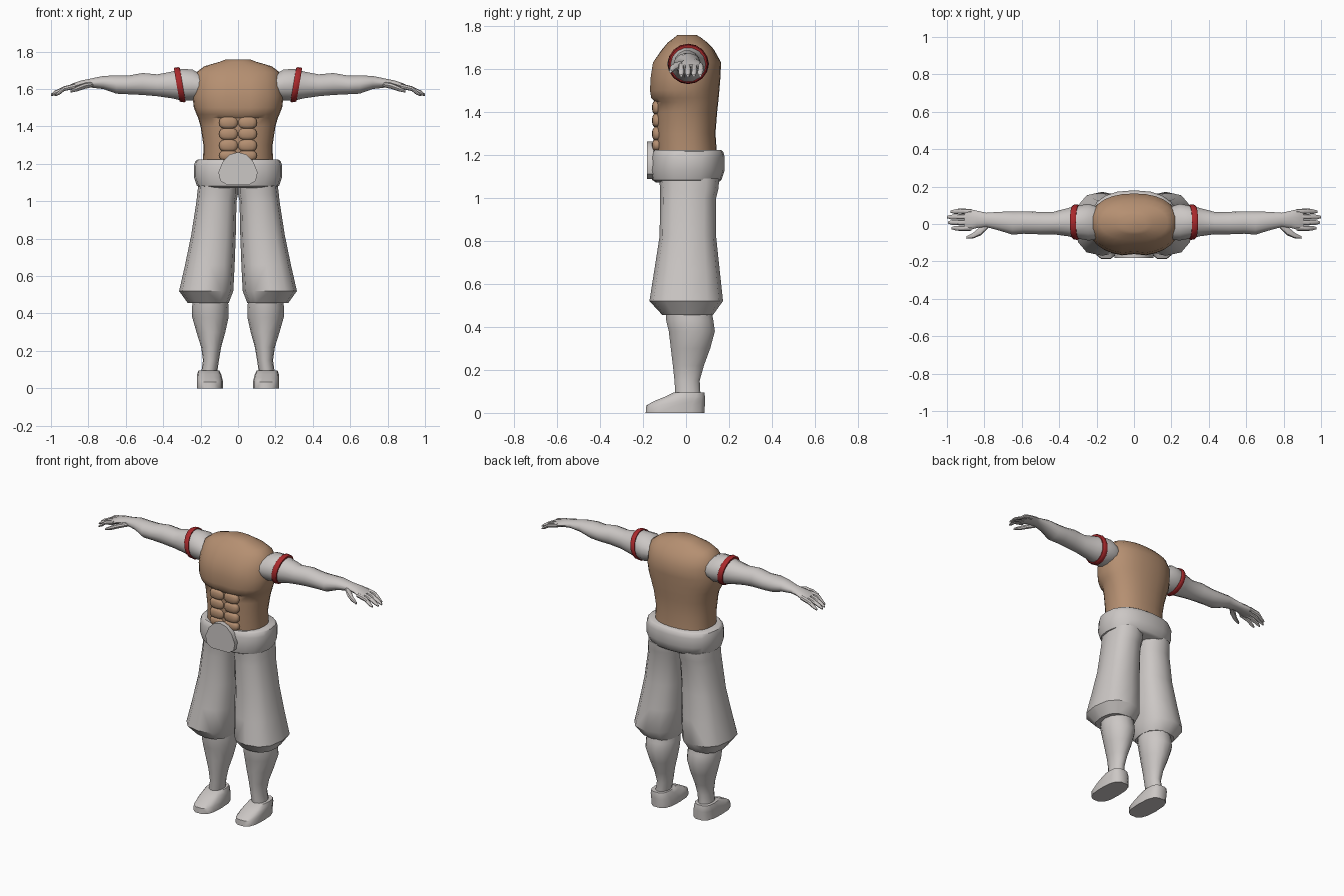
import bpy, bmesh, math
from mathutils import Vector


def material(name, rgb):
    m = bpy.data.materials.new(name)
    m.diffuse_color = (*rgb, 1)
    return m


CLOTH = material("pale grey", (0.60, 0.57, 0.555))
SKIN = material("tan skin", (0.46, 0.275, 0.165))
RED = material("red band", (0.40, 0.022, 0.025))


def finish(name, bm, mat, mirror=False, angle=40):
    bmesh.ops.recalc_face_normals(bm, faces=bm.faces)
    me = bpy.data.meshes.new(name)
    bm.to_mesh(me)
    bm.free()
    ob = bpy.data.objects.new(name, me)
    bpy.context.collection.objects.link(ob)
    me.materials.append(mat)
    if mirror:
        mod = ob.modifiers.new("mirror", "MIRROR")
        mod.use_mirror_merge = False
    bpy.ops.object.select_all(action="DESELECT")
    ob.select_set(True)
    bpy.context.view_layer.objects.active = ob
    bpy.ops.object.shade_smooth_by_angle(angle=math.radians(angle))
    return ob


def loft(rings, n=16, power=2.0, axis="z", bm=None):
    """Skin superellipse rings: (position, centre a, centre b, radius a, radius b)."""
    bm = bm or bmesh.new()
    loops = []
    for p, ca, cb, ra, rb in rings:
        loop = []
        for i in range(n):
            t = 2 * math.pi * i / n
            c, s = math.cos(t), math.sin(t)
            a = ca + ra * math.copysign(abs(c) ** (2 / power), c)
            b = cb + rb * math.copysign(abs(s) ** (2 / power), s)
            loop.append(bm.verts.new((a, b, p) if axis == "z" else (p, a, b)))
        loops.append(loop)
    for l0, l1 in zip(loops, loops[1:]):
        for i in range(n):
            j = (i + 1) % n
            bm.faces.new((l0[i], l0[j], l1[j], l1[i]))
    bm.faces.new(loops[0])
    bm.faces.new(loops[-1])
    return bm


def extents(rows):
    """Turn (z, x0, x1, y0, y1) extents into rings."""
    return [(z, (x0 + x1) / 2, (y0 + y1) / 2, (x1 - x0) / 2, (y1 - y0) / 2)
            for z, x0, x1, y0, y1 in rows]


def symmetric(rows):
    return extents([(z, -r, r, y0, y1) for z, r, y0, y1 in rows])


# Bare torso with a ledge under the chest
bm = loft(symmetric([
    (1.19, .187, -.14, .145), (1.30, .185, -.143, .137), (1.40, .20, -.143, .145),
    (1.445, .213, -.143, .15), (1.465, .222, -.165, .152), (1.50, .236, -.171, .155),
    (1.56, .243, -.168, .16), (1.63, .235, -.157, .163), (1.69, .222, -.112, .13),
    (1.722, .18, -.085, .10), (1.745, .10, -.055, .07), (1.757, .07, -.04, .05)]),
    n=28, power=2.3)
for v in bm.verts:  # breastbone crease
    if abs(v.co.x) < .005 and v.co.y < 0 and 1.45 < v.co.z < 1.66:
        v.co.y += .01
finish("torso", bm, SKIN)

# Four rows of stomach muscles
bm = bmesh.new()
for z, h in ((1.42, .033), (1.36, .033), (1.298, .033), (1.245, .028)):
    for s in (-1, 1):
        r = bmesh.ops.create_uvsphere(bm, u_segments=14, v_segments=8, radius=1)
        for v in r["verts"]:
            c = v.co
            for k in range(3):
                c[k] = math.copysign(abs(c[k]) ** .75, c[k])
            v.co = Vector((c.x * .051 + s * .051, c.y * .024 - .134, c.z * h + z))
finish("stomach_muscles", bm, SKIN)

# Thick sash
finish("sash", loft(symmetric([
    (1.072, .19, -.14, .15), (1.083, .22, -.157, .165), (1.13, .236, -.168, .18),
    (1.19, .236, -.163, .18), (1.215, .228, -.157, .173), (1.223, .215, -.15, .163)]),
    n=20, power=2.4), CLOTH)

# Shield-shaped buckle
half = [(0, 1.262), (.045, 1.25), (.08, 1.215), (.105, 1.155), (.095, 1.11), (.06, 1.088)]
outline = half + [(-x, z) for x, z in reversed(half[1:])]
bm = bmesh.new()
face = bm.faces.new([bm.verts.new((x, -.182, z)) for x, z in outline])
ext = bmesh.ops.extrude_face_region(bm, geom=[face])
for g in ext["geom"]:
    if isinstance(g, bmesh.types.BMVert):
        g.co.y += .03
finish("buckle", bm, CLOTH)

# Baggy trouser legs
finish("trouser_leg", loft(extents([
    (.455, .05, .268, -.11, .125), (.52, .025, .315, -.17, .172),
    (.66, .018, .283, -.148, .157), (.82, .012, .25, -.123, .14),
    (1.0, .008, .222, -.12, .14), (1.04, .0, .218, -.12, .15),
    (1.09, .0, .212, -.125, .155)]), n=12, power=2.5), CLOTH, True)

# Calves
finish("calf", loft(extents([
    (.06, .115, .20, -.05, .07), (.15, .102, .187, -.055, .065),
    (.22, .09, .197, -.063, .085), (.30, .068, .222, -.073, .115),
    (.38, .05, .245, -.083, .137), (.43, .05, .246, -.095, .13),
    (.48, .055, .24, -.095, .12)]), n=14), CLOTH, True)

# Feet
finish("foot", loft(extents([
    (0, .08, .22, -.19, .088), (.035, .08, .22, -.187, .09),
    (.055, .085, .22, -.15, .09), (.075, .09, .218, -.10, .09),
    (.095, .10, .212, -.058, .086)]), n=14, power=2.8), CLOTH, True)

# Shoulder sleeve, arm and palm
finish("arm", loft([
    (.195, .005, 1.615, .088, .065), (.245, .01, 1.622, .098, .085),
    (.31, .01, 1.624, .086, .086), (.35, .01, 1.622, .076, .074),
    (.43, .005, 1.62, .06, .06), (.51, .005, 1.627, .06, .06),
    (.59, .008, 1.622, .06, .051), (.65, .005, 1.624, .062, .05),
    (.72, .015, 1.635, .05, .036), (.79, .022, 1.632, .038, .024),
    (.84, .025, 1.626, .046, .02), (.885, .023, 1.614, .058, .016),
    (.905, .023, 1.608, .05, .012)], n=14, axis="x"), CLOTH, True)

# Fingers and thumb
bm = bmesh.new()
for y, tip in ((.066, .98), (.037, 1.0), (.008, .995), (-.022, .975)):
    loft([(.87, y, 1.616, .014, .014), (.93, y * 1.05, 1.602, .014, .013),
          (tip - .02, y, 1.58, .012, .011), (tip, y, 1.568, .006, .006)],
         n=8, axis="x", bm=bm)
loft([(.775, -.002, 1.625, .015, .014), (.82, -.037, 1.617, .024, .016),
      (.86, -.062, 1.602, .015, .014), (.895, -.072, 1.588, .007, .007)],
     n=8, axis="x", bm=bm)
finish("fingers", bm, CLOTH, True)

# Tilted red arm bands
bm = loft([(.296, .01, 1.623, .091, .091), (.302, .01, 1.623, .095, .094),
           (.322, .01, 1.623, .093, .092), (.328, .01, 1.623, .088, .088)],
          n=16, axis="x")
for v in bm.verts:
    v.co.x += (v.co.z - 1.623) * .17
finish("arm_band", bm, RED, True)
